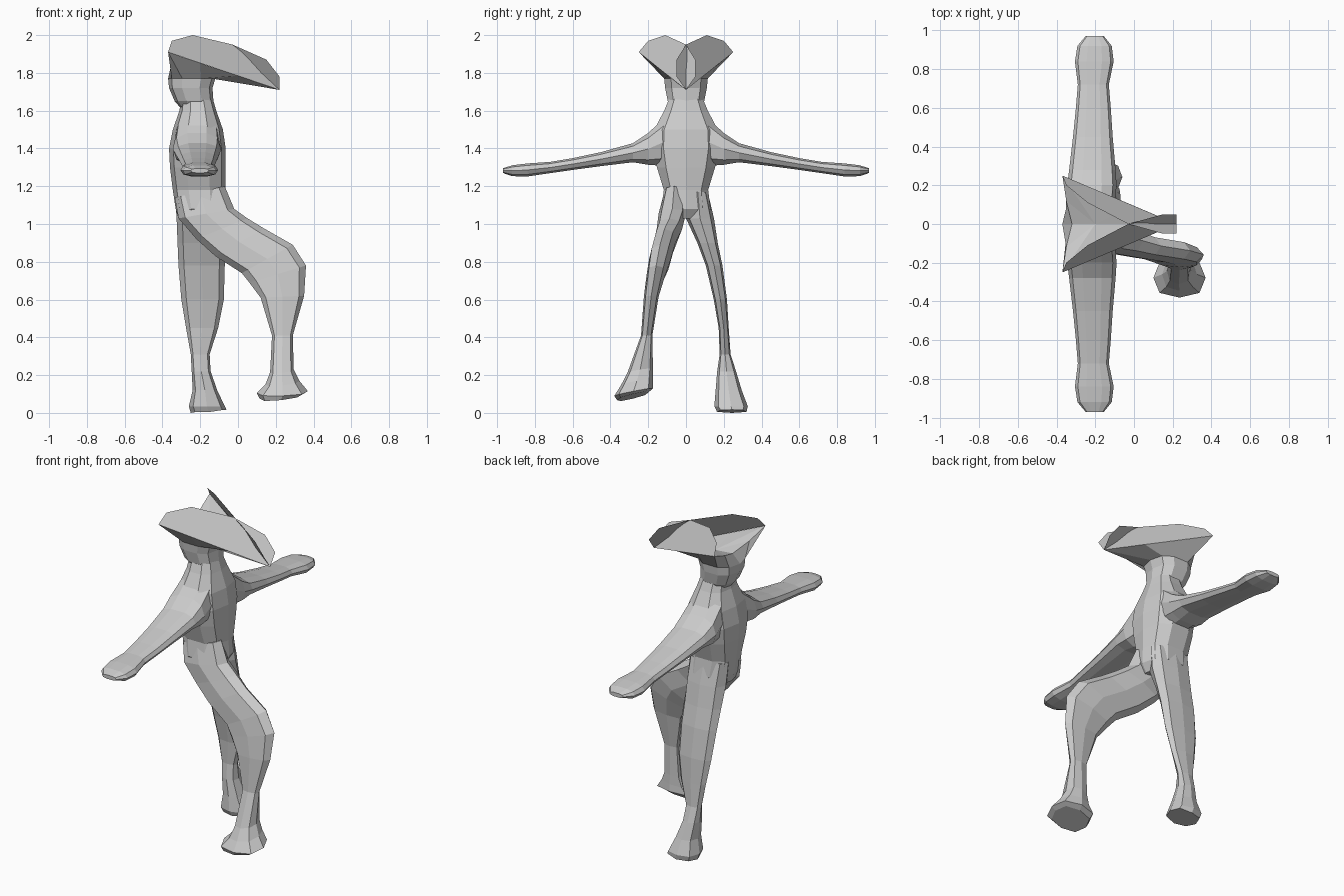
import bpy, bmesh, math
from mathutils import Vector as V


def curve(t, p=0.78):
    return math.copysign(abs(t) ** p, t) if abs(t) > 1e-6 else 0.0


def ring(c, u, v, n):
    # Fuller-than-elliptical ring around c, spanned by half axes u and v
    return [c + u * curve(math.cos(2 * math.pi * i / n)) + v * curve(math.sin(2 * math.pi * i / n))
            for i in range(n)]


def add_mesh(name, bm):
    bmesh.ops.recalc_face_normals(bm, faces=bm.faces)
    me = bpy.data.meshes.new(name)
    bm.to_mesh(me)
    bm.free()
    ob = bpy.data.objects.new(name, me)
    bpy.context.collection.objects.link(ob)
    return ob


def loft(name, rings, top=None):
    bm = bmesh.new()
    vs = [[bm.verts.new(p) for p in r] for r in rings]
    n = len(vs[0])
    for a, b in zip(vs, vs[1:]):
        for i in range(n):
            j = (i + 1) % n
            bm.faces.new((a[i], a[j], b[j], b[i]))
    bm.faces.new(vs[0])
    if top is None:
        bm.faces.new(vs[-1])
    else:
        t = bm.verts.new(top)
        for i in range(n):
            bm.faces.new((vs[-1][i], vs[-1][(i + 1) % n], t))
    return add_mesh(name, bm)


def limb_rings(rows, n):
    # row: front x, z, back x, z, inner y, outer y, outward drop
    out = []
    for fx, fz, bx, bz, y0, y1, *d in rows:
        c = V(((fx + bx) / 2, (y0 + y1) / 2, (fz + bz) / 2))
        u = V(((fx - bx) / 2, 0, (fz - bz) / 2))
        v = V((0, (y1 - y0) / 2, -d[0] if d else 0))
        out.append(ring(c, u, v, n))
    return out


# Torso: z, back x, front x, half width
torso = [(1.03, -.315, -.09, .10), (1.08, -.33, -.06, .135), (1.18, -.345, -.065, .122),
         (1.3, -.36, -.065, .16), (1.4, -.365, -.065, .18), (1.5, -.345, -.08, .175),
         (1.6, -.31, -.115, .12), (1.67, -.30, -.135, .09)]
loft("torso", limb_rings([(f, z, b, z, -w, w) for z, b, f, w in torso], 10))

# Head flaring up into the three-cornered brim
head = [(1.61, -.30, -.15, .07), (1.65, -.335, -.13, .10), (1.72, -.365, -.135, .115),
        (1.77, -.37, -.12, .12)]
hr = limb_rings([(f, z, b, z, -w, w) for z, b, f, w in head], 10)
half = [(0, .094, 1.785), (-.2, .178, 1.852), (-.37, .25, 1.91), (-.35, .12, 1.86)]
brim = ([V((.22, 0, 1.71))] + [V(p) for p in half] + [V((-.32, 0, 1.82))]
        + [V((x, -y, z)) for x, y, z in reversed(half)])
loft("head_and_brim", hr + [brim], top=(-.2, 0, 1.81))

# Upturned hat flaps, leaning in and crossing at the front
flap = [(.22, 0, 1.71), (-.37, -.25, 1.91), (-.35, -.2, 1.97), (-.24, -.11, 2.0),
        (-.03, 0, 1.95), (.15, .05, 1.87), (.22, .05, 1.78)]
for side, s in (("right", 1), ("left", -1)):
    bm = bmesh.new()
    bm.faces.new([bm.verts.new((x, s * y, z)) for x, y, z in flap])
    add_mesh("hat_flap_" + side, bm)

# Arms with paddle hands: y, low z, high z, back x, front x
arm = [(.08, 1.3, 1.6, -.33, -.1), (.2, 1.31, 1.485, -.345, -.09), (.28, 1.325, 1.43, -.335, -.095),
       (.45, 1.305, 1.382, -.315, -.11), (.6, 1.285, 1.35, -.3, -.12), (.72, 1.268, 1.33, -.29, -.13),
       (.84, 1.25, 1.322, -.305, -.105), (.92, 1.252, 1.312, -.292, -.115), (.97, 1.27, 1.295, -.25, -.155)]
for side, s in (("left", 1), ("right", -1)):
    loft("arm_" + side, [ring(V(((b + f) / 2, s * y, (lo + hi) / 2)), V(((f - b) / 2, 0, 0)),
                              V((0, 0, (hi - lo) / 2)), 10) for y, lo, hi, b, f in arm])

# Standing leg and foot: z, back x, front x, inner y, outer y
stand = [(1.17, -.335, -.075, .01, .115), (1.03, -.325, -.07, .0, .148), (.9, -.32, -.07, .06, .168),
         (.78, -.315, -.07, .105, .193), (.6, -.3, -.075, .147, .217), (.45, -.275, -.105, .173, .226),
         (.31, -.25, -.15, .178, .236)]
loft("standing_leg", limb_rings([(f, z, b, z, y0, y1) for z, b, f, y0, y1 in stand], 8))
foot = [(.31, -.25, -.15, .178, .236), (.22, -.245, -.145, .165, .265), (.12, -.24, -.11, .157, .295),
        (.035, -.26, -.07, .15, .327), (.01, -.25, -.06, .165, .32)]
fr = limb_rings([(f, z, b, z, y0, y1) for z, b, f, y0, y1 in foot], 8)
for p in fr[-1]:
    p.z = .004 + .045 * (p.x + .25) * 1.5 * (p.x > -.1)
fr[-1][4].z = 0
loft("standing_foot", fr)

# Raised leg, bent at the knee, and its foot
bent = [(-.07, 1.2, -.335, 1.14, -.01, -.115), (-.02, 1.08, -.315, 1.03, .0, -.145),
        (.05, 1.03, -.22, .92, -.02, -.155), (.14, .975, -.12, .83, -.055, -.172),
        (.29, .89, .02, .74, -.08, -.195), (.36, .78, .06, .69, -.108, -.208),
        (.35, .62, .12, .61, -.145, -.223), (.29, .41, .18, .41, -.178, -.238)]
loft("raised_leg", limb_rings(bent, 8))
bfoot = [(.29, .41, .18, .41, -.178, -.238), (.295, .23, .17, .215, -.175, -.31, .01),
         (.325, .17, .145, .15, -.175, -.345, .015), (.37, .115, .1, .105, -.175, -.38, .02),
         (.34, .1, .115, .075, -.2, -.365, .02)]
loft("raised_foot", limb_rings(bfoot, 8))
